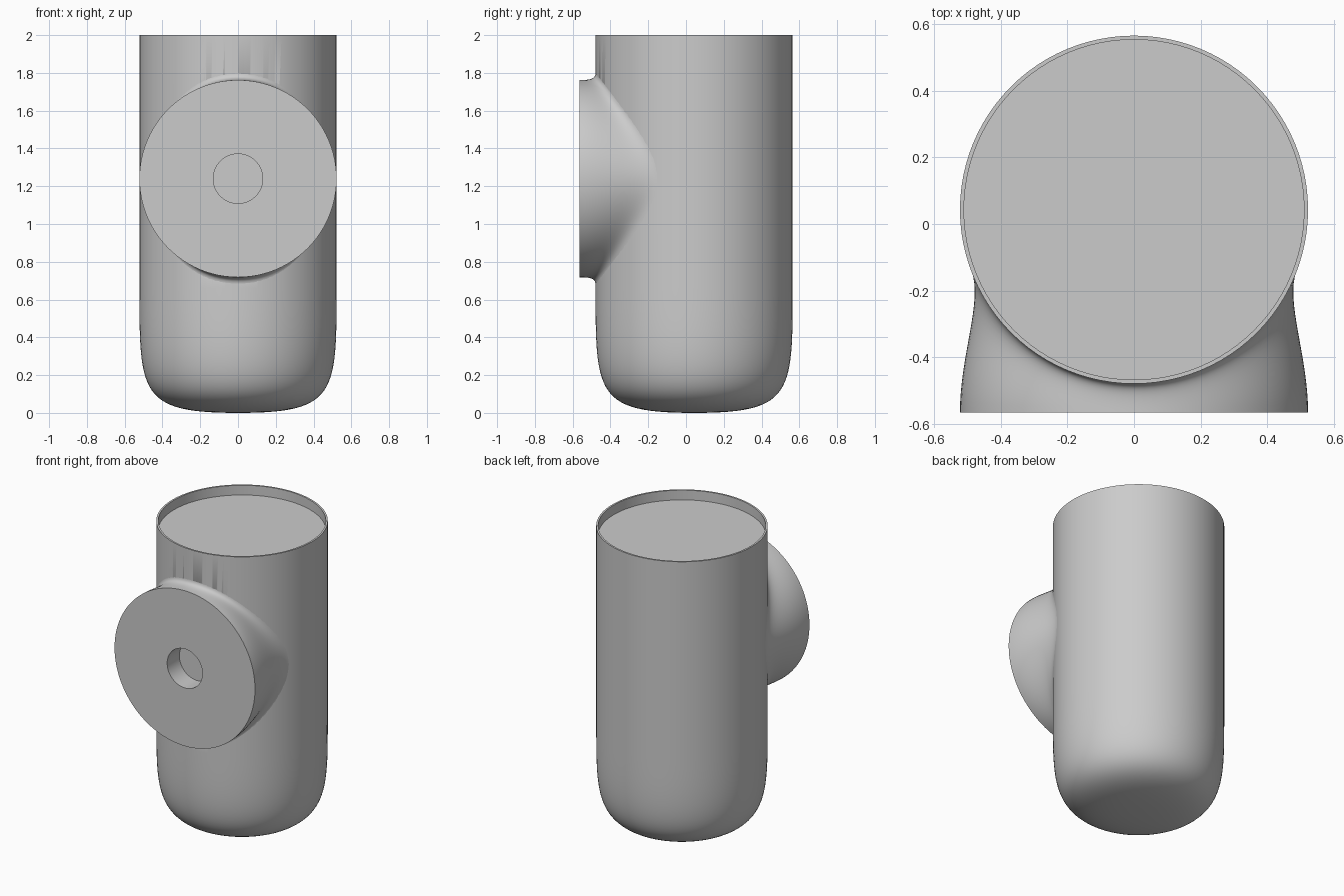
import bpy, bmesh, math
from mathutils import Vector, Matrix

default = bpy.data.objects.get("Cube")
if default:
    bpy.data.objects.remove(default)

R, AXIS_Y = 0.522, 0.043          # main body radius and axis position
FRONT_Y, HUB_Z = -0.565, 1.24     # face of the side branch
HOLE_R, HOLE_Y = 0.131, -0.435    # blind hole radius and floor
SEG = 96

grey = bpy.data.materials.new("plain grey")
grey.use_nodes = True
colour = (0.6, 0.6, 0.6, 1)
grey.diffuse_color = colour
grey.node_tree.nodes["Principled BSDF"].inputs["Base Color"].default_value = colour


def bezier(points, t):
    a, b, c, d = points
    s = 1 - t
    return a * s**3 + b * (3 * s * s * t) + c * (3 * s * t * t) + d * t**3


def finish(bm, name):
    bmesh.ops.remove_doubles(bm, verts=bm.verts, dist=1e-5)
    bmesh.ops.recalc_face_normals(bm, faces=bm.faces)
    mesh = bpy.data.meshes.new(name)
    bm.to_mesh(mesh)
    bm.free()
    mesh.materials.append(grey)
    mesh.shade_smooth()
    mesh.set_sharp_from_angle(angle=math.radians(35))
    obj = bpy.data.objects.new(name, mesh)
    bpy.context.collection.objects.link(obj)
    return obj


def skin(bm, rings):
    """Bridge consecutive closed rings of points with quads."""
    loops = [[bm.verts.new(p) for p in ring] for ring in rings]
    for lo, hi in zip(loops, loops[1:]):
        for i in range(len(lo)):
            j = (i + 1) % len(lo)
            bm.faces.new((lo[i], lo[j], hi[j], hi[i]))
    return loops


# Main body: rounded base, straight wall, thin rim and recessed top
base = [Vector(p) for p in ((0, 0), (R, 0), (R, 0.1), (R, 0.66))]
profile = [bezier(base, i / 28) for i in range(29)]
profile += [Vector(p) for p in ((R, 2), (R - 0.012, 2), (R - 0.012, 1.935), (0, 1.935))]
bm = bmesh.new()
verts = [bm.verts.new((p.x, AXIS_Y, p.y)) for p in profile]
edges = [bm.edges.new(pair) for pair in zip(verts, verts[1:])]
bmesh.ops.spin(bm, geom=verts + edges, cent=(0, AXIS_Y, 0), axis=(0, 0, 1),
               angle=math.tau, steps=SEG)
body = finish(bm, "main_body")

# Hidden pocket that keeps the body wall out of the branch hole
bm = bmesh.new()
bmesh.ops.create_cone(bm, cap_ends=True, segments=48, radius1=0.2, radius2=0.2, depth=0.4,
                      matrix=Matrix.Translation((0, -0.5, HUB_Z)) @ Matrix.Rotation(math.pi / 2, 4, 'X'))
cutter = finish(bm, "pocket_cutter")
cutter.hide_render = True
cutter.hide_set(True)
cut = body.modifiers.new("pocket", 'BOOLEAN')
cut.operation = 'DIFFERENCE'
cut.solver = 'EXACT'
cut.object = cutter


def blend_path(angle):
    """Curve from the branch face edge to a tangent landing on the body."""
    c, s = math.cos(angle), math.sin(angle)
    start = Vector((R * c, FRONT_Y, HUB_Z + R * s))
    x, r = 0.487 * c, R - 0.001
    end = Vector((x, AXIS_Y - math.sqrt(r * r - x * x), HUB_Z + 0.57 * s))
    normal = Vector((end.x, end.y - AXIS_Y, 0)).normalized()
    outward = Vector((c, 0, s))
    tangent = (outward - normal * outward.dot(normal)).normalized()
    side = c * c
    return (start, start + Vector((0, 0.07 + 0.1 * side, 0)),
            end - tangent * (0.04 + 0.055 * side), end)


def circle(radius, y):
    return [(radius * math.cos(a), y, HUB_Z + radius * math.sin(a)) for a in angles]


# Side branch: flared blend, flat face, blind hole
angles = [math.tau * i / SEG for i in range(SEG)]
paths = [blend_path(a) for a in angles]
rings = [[bezier(p, i / 16) for p in paths] for i in range(16, -1, -1)]
rings += [circle(HOLE_R, FRONT_Y), circle(HOLE_R, HOLE_Y)]
bm = bmesh.new()
loops = skin(bm, rings)
bm.faces.new(loops[-1])
finish(bm, "side_branch")
